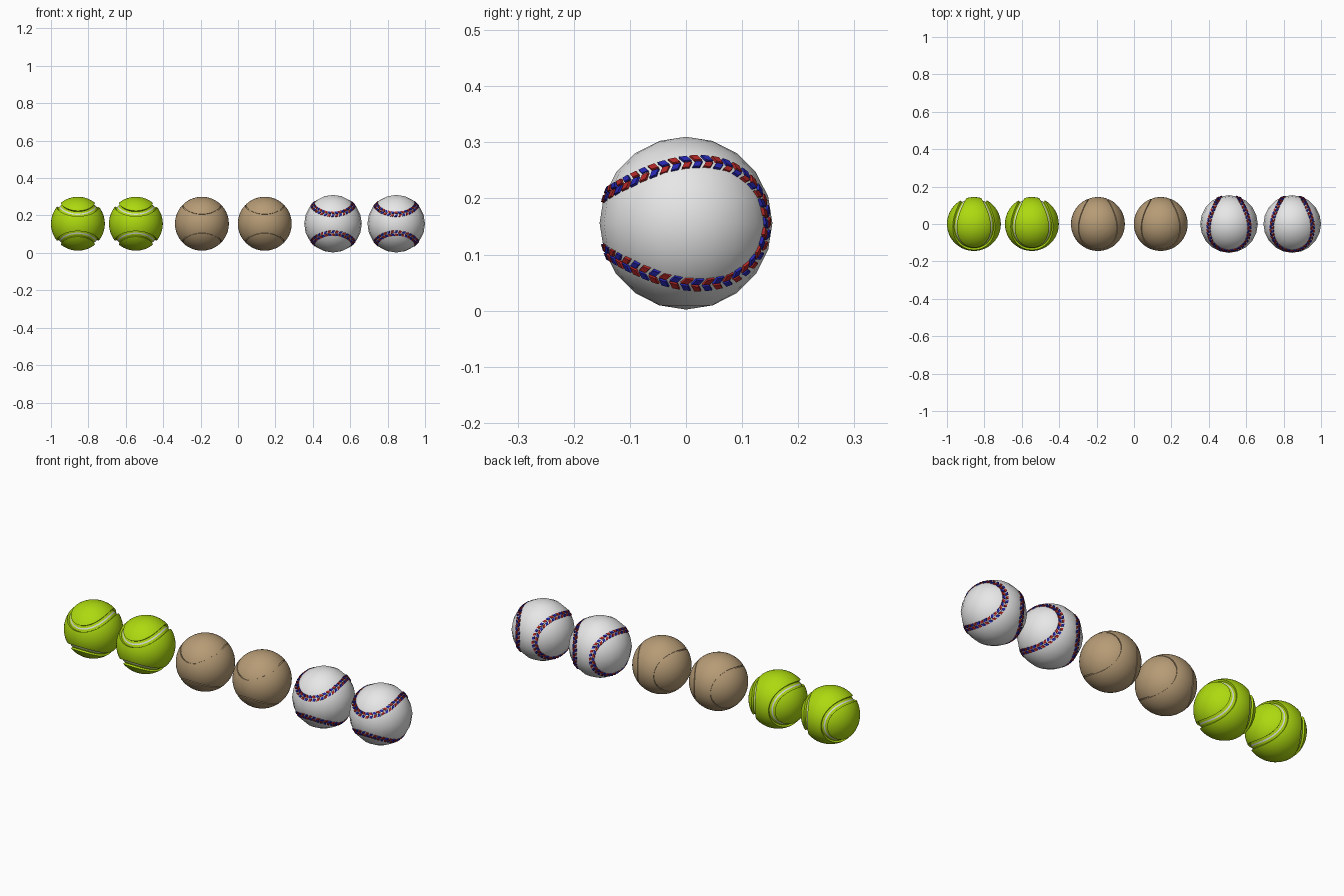
import bpy, bmesh, math
from mathutils import Vector

if "Cube" in bpy.data.objects:
    bpy.data.objects.remove(bpy.data.objects["Cube"])


def material(name, rgb):
    m = bpy.data.materials.new(name)
    m.diffuse_color = (*rgb, 1)
    m.use_nodes = True
    m.node_tree.nodes["Principled BSDF"].inputs["Base Color"].default_value = m.diffuse_color
    return m


GREEN = material("felt_green", (0.42, 0.70, 0.005))
PALE = material("pale_seam", (0.72, 0.74, 0.70))
BROWN = material("tan_brown", (0.47, 0.33, 0.18))
WHITE = material("leather_white", (0.80, 0.80, 0.80))
RED = material("stitch_red", (0.45, 0.02, 0.02))
BLUE = material("stitch_blue", (0.02, 0.02, 0.45))
CZ = 0.156


def seam(t, neck):
    """Point on the classic two-panel ball seam (unit sphere)."""
    a, b = (1 + neck) / 2, (1 - neck) / 2
    c = 2 * math.sqrt(a * b)
    X = a * math.cos(t) + b * math.cos(3 * t)
    Z = a * math.sin(t) - b * math.sin(3 * t)
    return Vector(((X - Z) / math.sqrt(2), -c * math.sin(2 * t), (X + Z) / math.sqrt(2)))


def frame(t, neck):
    """Seam point, unit tangent, and sideways direction on the sphere."""
    p = seam(t, neck)
    tan = (seam(t + 1e-3, neck) - seam(t - 1e-3, neck)).normalized()
    return p, tan, tan.cross(p).normalized()


def finish(bm, name, loc, mats, angle):
    bmesh.ops.remove_doubles(bm, verts=bm.verts, dist=1e-5)
    bmesh.ops.recalc_face_normals(bm, faces=bm.faces)
    me = bpy.data.meshes.new(name)
    bm.to_mesh(me)
    bm.free()
    for m in mats:
        me.materials.append(m)
    ob = bpy.data.objects.new(name, me)
    ob.location = loc
    bpy.context.collection.objects.link(ob)
    bpy.ops.object.select_all(action='DESELECT')
    ob.select_set(True)
    bpy.context.view_layer.objects.active = ob
    bpy.ops.object.shade_smooth_by_angle(angle=math.radians(angle))
    return ob


def quad_grid(bm, rows, mat_of=lambda j: 0):
    """Skin a list of equally long point rows with quads."""
    vs = [[bm.verts.new(p) for p in row] for row in rows]
    for r0, r1 in zip(vs, vs[1:]):
        for j in range(len(r0) - 1):
            bm.faces.new((r0[j], r0[j + 1], r1[j + 1], r1[j])).material_index = mat_of(j)


def grooved_ball(name, x, radius, neck, half, depth, mats, stripe=0.12):
    """Two interlocking panels with a sunken channel along the seam."""
    bm = bmesh.new()
    N, M = 128, 20
    floor = radius - depth
    rows = []
    for i in range(N + 1):
        p, _, side = frame(-math.pi / 4 + 2 * math.pi * i / N, neck)
        section = [(-half, radius), (-half, floor), (-half * stripe, floor),
                   (half * stripe, floor), (half, floor), (half, radius)]
        rows.append([(p + side * (w / radius)).normalized() * r for w, r in section])
    quad_grid(bm, rows, lambda j: 1 if j == 2 and len(mats) > 1 else 0)
    # first panel spans the seam and its mirror image, second is it turned over
    panel = []
    for row in rows[:N // 2 + 1]:
        e = row[0]
        f = Vector((e.x, e.y, -e.z))
        panel.append([e.lerp(f, j / M).normalized() * radius for j in range(M + 1)])
    quad_grid(bm, panel)
    quad_grid(bm, [[Vector((p.z, -p.y, p.x)) for p in row] for row in panel])
    bmesh.ops.remove_doubles(bm, verts=bm.verts, dist=1e-5)
    bmesh.ops.dissolve_degenerate(bm, edges=bm.edges, dist=1e-6)
    return finish(bm, name, (x, 0, CZ), mats, 35)


def stitches(name, x, radius, neck, count=88):
    """Two rows of slanted raised stitches in alternating colours."""
    # evenly spaced parameters along the seam
    K = 2880
    pts = [seam(2 * math.pi * k / K, neck) for k in range(K + 1)]
    dist = [0.0]
    for p, q in zip(pts, pts[1:]):
        dist.append(dist[-1] + (q - p).length)
    bm = bmesh.new()
    k = 0
    pitch = dist[-1] * radius / count
    for i in range(count):
        while dist[k] < dist[-1] * i / count:
            k += 1
        p, tan, side = frame(2 * math.pi * k / K, neck)
        for row, s in enumerate((-1, 1)):
            def corner(u, w, r):
                slant = (w - 0.008) * 0.55
                q = p + (tan * (u + slant) + side * s * w) / radius
                return bm.verts.new(q.normalized() * r)
            hw = pitch * 0.40
            outline = ((-hw, 0.001), (hw, 0.001), (hw, 0.015), (-hw, 0.015))
            low = [corner(u, w, radius * 0.96) for u, w in outline]
            top = [corner(u * 0.8, 0.008 + (w - 0.008) * 0.85, radius * 1.015)
                   for u, w in outline]
            faces = [bm.faces.new(top), bm.faces.new(low[::-1])]
            for j in range(4):
                n = (j + 1) % 4
                faces.append(bm.faces.new((low[j], low[n], top[n], top[j])))
            for f in faces:
                f.material_index = (i + row) % 2
    return finish(bm, name, (x, 0, CZ), (RED, BLUE), 30)


def stitched_ball(name, x, radius):
    bm = bmesh.new()
    bmesh.ops.create_uvsphere(bm, u_segments=20, v_segments=10, radius=radius)
    ball = finish(bm, name, (x, 0, CZ), (WHITE,), 60)
    stitches(name + "_stitches", x, radius, 0.33)
    return ball


# felt balls with a wide channel and a pale line in it
for n, x in enumerate((-0.856, -0.546)):
    grooved_ball(f"felt_ball_{n + 1}", x, 0.144, 0.38, 0.016, 0.010, (GREEN, PALE), 0.25)

# plain brown balls with a fine seam
for n, x in enumerate((-0.193, 0.143)):
    grooved_ball(f"brown_ball_{n + 1}", x, 0.144, 0.34, 0.0025, 0.005, (BROWN,))

# white leather balls with red and blue stitching
for n, x in enumerate((0.508, 0.846)):
    stitched_ball(f"leather_ball_{n + 1}", x, 0.154)
